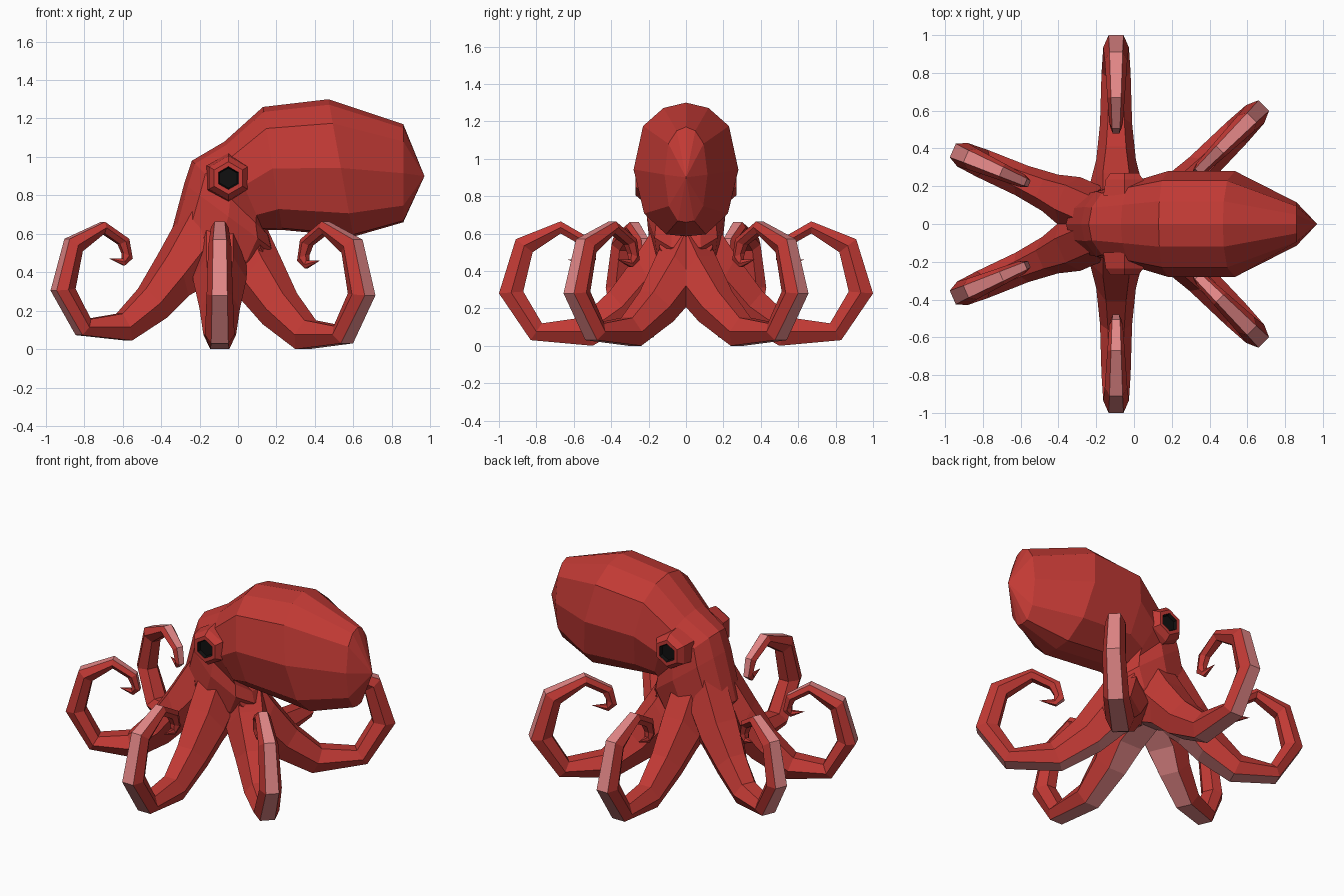
import bpy, bmesh, math
from mathutils import Vector

if "Cube" in bpy.data.objects:
    bpy.data.objects.remove(bpy.data.objects["Cube"])


def material(name, color):
    m = bpy.data.materials.new(name)
    m.diffuse_color = (*color, 1)
    m.use_nodes = True
    m.node_tree.nodes["Principled BSDF"].inputs["Base Color"].default_value = m.diffuse_color
    return m


RED = material("red skin", (0.54, 0.042, 0.035))
PINK = material("pink underside", (0.76, 0.24, 0.24))
BLACK = material("pupil black", (0.005, 0.005, 0.005))


def loft(name, rings, mats, pick=lambda i, j: 0, mirror=False):
    """Skin a list of equal rings; a one-point ring closes to a tip."""
    bm = bmesh.new()
    vs = [[bm.verts.new(p) for p in r] for r in rings]
    n = max(len(r) for r in vs)
    for i, (a, b) in enumerate(zip(vs, vs[1:])):
        for j in range(n):
            k = (j + 1) % n
            if len(b) == 1:
                f = bm.faces.new((a[j], a[k], b[0]))
            else:
                f = bm.faces.new((a[j], a[k], b[k], b[j]))
            f.material_index = pick(i, j)
    for idx in (0, -1):
        if len(vs[idx]) > 1:
            f = bm.faces.new(vs[idx])
            f.material_index = pick(idx, -1)
    bmesh.ops.recalc_face_normals(bm, faces=bm.faces)
    me = bpy.data.meshes.new(name)
    bm.to_mesh(me)
    bm.free()
    ob = bpy.data.objects.new(name, me)
    bpy.context.collection.objects.link(ob)
    for m in mats:
        me.materials.append(m)
    if mirror:
        mod = ob.modifiers.new("mirror", 'MIRROR')
        mod.use_axis = (False, True, False)
        mod.use_mirror_merge = False
    return ob


# Body: each ring is top (x, z), bottom (x, z), half width
half = [(0, 1), (0.43, 0.92), (0.82, 0.65), (1, 0), (0.8, -0.66), (0.38, -0.97), (0, -1)]
section = half + [(-a, b) for a, b in half[-2:0:-1]]
body = [
    (-0.26, 0.42, 0.04, 0.36, 0.13),
    (-0.36, 0.56, 0.13, 0.44, 0.19),
    (-0.28, 0.86, 0.18, 0.52, 0.21),
    (-0.24, 0.98, 0.16, 0.59, 0.20),
    (-0.07, 1.08, 0.13, 0.62, 0.235),
    (0.13, 1.26, 0.23, 0.62, 0.28),
    (0.47, 1.30, 0.60, 0.585, 0.28),
    (0.86, 1.17, 0.86, 0.66, 0.115),
]
rings = []
for tx, tz, bx, bz, w in body:
    t, b = Vector((tx, 0, tz)), Vector((bx, 0, bz))
    rings.append([(t + b) / 2 + (t - b) / 2 * v + Vector((0, w * u, 0)) for u, v in section])
rings.append([Vector((0.97, 0, 0.9))])
loft("head_and_mantle", rings, [RED])

# Arms: underside (r, z), upper side (r, z), half width; six-sided, curling to a tip
arm = [
    (0.00, 0.32, 0.10, 0.74, 0.14),
    (0.14, 0.25, 0.27, 0.48, 0.14),
    (0.27, 0.13, 0.41, 0.29, 0.105),
    (0.50, 0.00, 0.56, 0.15, 0.085),
    (0.83, 0.03, 0.77, 0.12, 0.077),
    (1.00, 0.28, 0.87, 0.29, 0.068),
    (0.91, 0.57, 0.82, 0.50, 0.060),
    (0.67, 0.665, 0.67, 0.60, 0.046),
    (0.505, 0.57, 0.565, 0.54, 0.036),
    (0.48, 0.46, 0.54, 0.49, 0.030),
    (0.53, 0.42, 0.54, 0.46, 0.020),
]
arm_section = [(-0.58, 0), (0.58, 0), (1, 0.5), (0.5, 1), (-0.5, 1), (-1, 0.5)]


def make_arm(name, origin, angle, scale, lift, mirror=True):
    d = Vector((math.cos(math.radians(angle)), math.sin(math.radians(angle)), 0))
    side = Vector((-d.y, d.x, 0))
    o = Vector((*origin, 0))

    def at(r, z):
        return o + d * r * scale + Vector((0, 0, lift + z * (1 - 1.6 * lift)))

    rings = []
    for br, bz, tr, tz, w in arm:
        lo, hi = at(br, bz), at(tr, tz)
        rings.append([lo.lerp(hi, v) + side * w * u for u, v in arm_section])
    rings.append([at(0.63, 0.46)])
    loft(name, rings, [RED, PINK], lambda i, j: int(j == 0 and i < 10), mirror)


make_arm("side_arms", (-0.095, 0), 90, 1.0, 0)
make_arm("rear_arms", (-0.02, -0.08), 45, 1.0, 0)
make_arm("front_arms", (-0.18, 0.05), 156.5, 0.85, 0.045)

# Eyes: hexagonal raised sockets with a recessed black pupil
eye = [(0.15, 0.13), (0.235, 0.115), (0.27, 0.085), (0.27, 0.06), (0.25, 0.052)]
rings = []
for y, r in eye:
    rings.append([Vector((-0.05 + r * math.sin(k * math.pi / 3), y,
                          0.89 + r * math.cos(k * math.pi / 3))) for k in range(6)])
loft("eyes", rings, [RED, BLACK],
     lambda i, j: int(i == 3 or (i == -1 and j == -1)), True)
